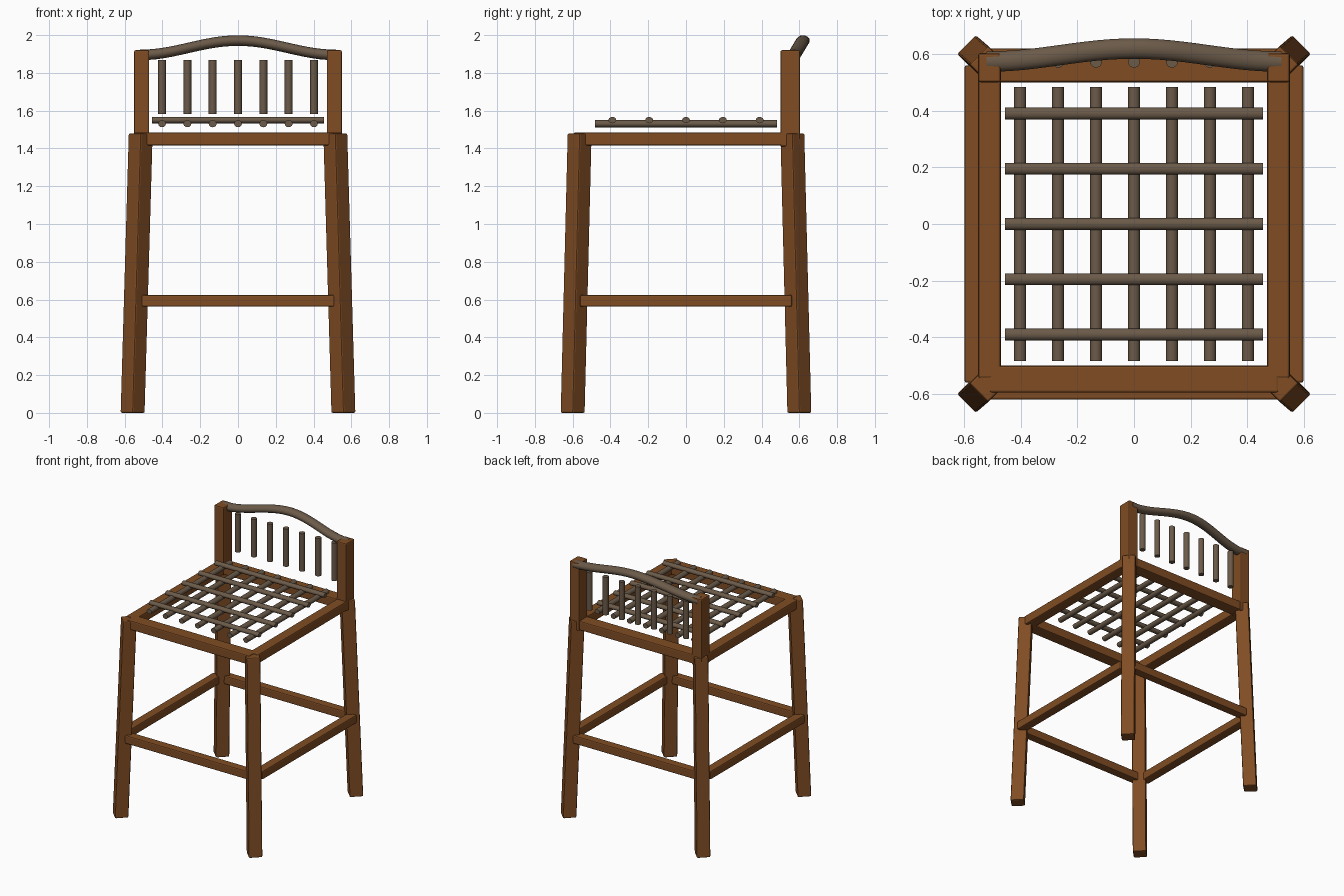
import bpy, bmesh
from math import pi, cos
from mathutils import Vector, Matrix

old = bpy.data.objects.get("Cube")
if old:
    bpy.data.objects.remove(old, do_unlink=True)


def material(name, rgb):
    m = bpy.data.materials.new(name)
    m.use_nodes = True
    m.diffuse_color = (*rgb, 1)
    bsdf = next(n for n in m.node_tree.nodes if n.type == 'BSDF_PRINCIPLED')
    bsdf.inputs["Base Color"].default_value = (*rgb, 1)
    return m


brown = material("warm_brown_wood", (0.215, 0.073, 0.017))
grey = material("grey_brown_rods", (0.147, 0.103, 0.066))


def finish(name, bm, mat, smooth=False):
    bmesh.ops.recalc_face_normals(bm, faces=bm.faces)
    mesh = bpy.data.meshes.new(name)
    bm.to_mesh(mesh)
    bm.free()
    mesh.materials.append(mat)
    ob = bpy.data.objects.new(name, mesh)
    bpy.context.collection.objects.link(ob)
    if smooth:
        bpy.ops.object.select_all(action='DESELECT')
        ob.select_set(True)
        bpy.context.view_layer.objects.active = ob
        bpy.ops.object.shade_smooth_by_angle(angle=pi / 4)
    return ob


def soften(ob):
    mod = ob.modifiers.new("soft_edges", 'BEVEL')
    mod.width = 0.008
    mod.segments = 2


def beam(name, lo, hi):
    """Bevelled wooden box between two opposite corners."""
    lo, hi = Vector(lo), Vector(hi)
    bm = bmesh.new()
    bmesh.ops.create_cube(bm, size=1)
    bmesh.ops.scale(bm, vec=hi - lo, verts=bm.verts)
    bmesh.ops.translate(bm, vec=(lo + hi) / 2, verts=bm.verts)
    soften(finish(name, bm, brown))


def leg(name, sx, sy):
    """Splayed square leg turned so that an edge faces each side."""
    bm = bmesh.new()
    bmesh.ops.create_cube(bm, size=0.094)
    bmesh.ops.rotate(bm, matrix=Matrix.Rotation(pi / 4, 3, 'Z'), verts=bm.verts)
    for v in bm.verts:
        top = v.co.z > 0
        v.co.x += sx * (0.515 if top else 0.558)
        v.co.y += sy * (0.563 if top else 0.6)
        v.co.z = 1.48 if top else 0
    soften(finish(name, bm, brown))


def rod(name, centre, length, axis, squash=1.0):
    bm = bmesh.new()
    bmesh.ops.create_cone(bm, cap_ends=True, segments=12, radius1=0.021,
                          radius2=0.021, depth=length)
    if axis != 'Z':
        turn = Matrix.Rotation(pi / 2, 3, 'Y' if axis == 'X' else 'X')
        bmesh.ops.rotate(bm, matrix=turn, verts=bm.verts)
        bmesh.ops.scale(bm, vec=(1, 1, squash), verts=bm.verts)
    bmesh.ops.translate(bm, vec=centre, verts=bm.verts)
    finish(name, bm, grey, smooth=True)


# Legs, side rails and side stretchers
for sx, side in ((1, "left"), (-1, "right")):
    for sy, end in ((-1, "front"), (1, "back")):
        leg(f"{end}_{side}_leg", sx, sy)
    x0, x1 = sorted((sx * 0.47, sx * 0.55))
    beam(f"{side}_seat_rail", (x0, -0.545, 1.415), (x1, 0.56, 1.485))
    beam(f"{side}_back_post", (x0, 0.5, 1.41), (x1, 0.603, 1.92))
    x0, x1 = sorted((sx * 0.53, sx * 0.598))
    beam(f"{side}_stretcher", (x0, -0.56, 0.562), (x1, 0.56, 0.625))

# Front and back rails and stretchers
for sy, end in ((-1, "front"), (1, "back")):
    y0, y1 = sorted((sy * 0.5, sy * 0.595))
    beam(f"{end}_seat_rail", (-0.51, y0, 1.415), (0.51, y1, 1.485))
    y0, y1 = sorted((sy * 0.555, sy * 0.62))
    beam(f"{end}_stretcher", (-0.51, y0, 0.562), (0.51, y1, 0.625))

# Seat lattice and back spindles
for i in range(7):
    x = (i - 3) * 0.134
    rod(f"seat_long_rod_{i + 1}", (x, 0, 1.531), 0.966, 'Y', 0.9)
    rod(f"back_spindle_{i + 1}", (x, 0.572, 1.725), 0.285, 'Z')
for i in range(5):
    rod(f"seat_cross_rod_{i + 1}", (0, (i - 2) * 0.195, 1.55), 0.912, 'X', 0.8)

# Curved top rail: an oval section swept along a bell-shaped path
bm = bmesh.new()
rings = []
for i in range(25):
    x = -0.52 + 1.04 * i / 24
    rise = (1 + cos(pi * x / 0.52)) / 2
    centre = Vector((x, 0.573 + 0.046 * rise, 1.895 + 0.076 * rise))
    ring = bmesh.ops.create_circle(bm, segments=16, radius=1)["verts"]
    for v in ring:
        v.co = centre + Vector((0, v.co.x * 0.036, v.co.y * 0.028))
    rings.append(ring)
for a, b in zip(rings, rings[1:]):
    for j in range(16):
        k = (j + 1) % 16
        bm.faces.new((a[j], a[k], b[k], b[j]))
bm.faces.new(rings[0])
bm.faces.new(rings[-1])
finish("curved_top_rail", bm, grey, smooth=True)
